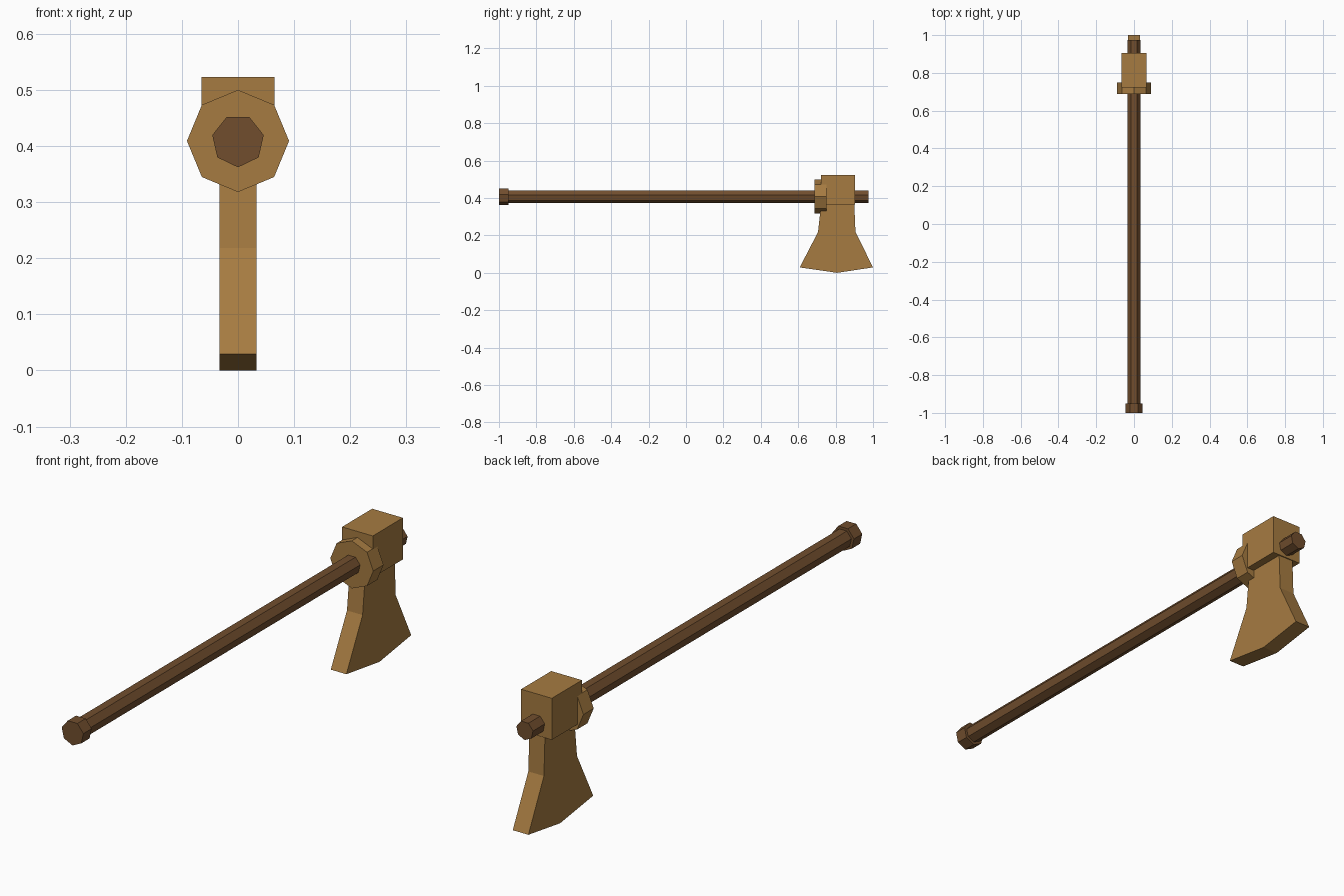
import bpy
import bmesh
from math import cos, sin, pi
from mathutils import Vector

cube = bpy.data.objects.get("Cube")
if cube:
    bpy.data.objects.remove(cube, do_unlink=True)


def make_material(name, colour):
    mat = bpy.data.materials.new(name)
    mat.use_nodes = True
    mat.diffuse_color = colour
    mat.node_tree.nodes["Principled BSDF"].inputs["Base Color"].default_value = colour
    return mat


wood = make_material("dark_wood", (0.165, 0.076, 0.027, 1))
bronze = make_material("bronze", (0.38, 0.198, 0.053, 1))


def extrude_outline(name, outline, offset, mat):
    """Extrude a flat 3D outline by an offset into a closed, flat-shaded solid."""
    bm = bmesh.new()
    face = bm.faces.new([bm.verts.new(p) for p in outline])
    result = bmesh.ops.extrude_face_region(bm, geom=[face], use_keep_orig=True)
    moved = [g for g in result["geom"] if isinstance(g, bmesh.types.BMVert)]
    bmesh.ops.translate(bm, verts=moved, vec=Vector(offset))
    bmesh.ops.recalc_face_normals(bm, faces=bm.faces)
    mesh = bpy.data.meshes.new(name)
    bm.to_mesh(mesh)
    bm.free()
    mesh.materials.append(mat)
    obj = bpy.data.objects.new(name, mesh)
    bpy.context.collection.objects.link(obj)
    return obj


AXIS_Z = 0.409


def rod(name, sides, radius, y0, y1, mat):
    """Prism along y with one corner pointing straight down."""
    angles = [-pi / 2 + 2 * pi * i / sides for i in range(sides)]
    ring = [(radius * cos(a), y0, AXIS_Z + radius * sin(a)) for a in angles]
    return extrude_outline(name, ring, (0, y1 - y0, 0), mat)


# Handle and its end knob
rod("handle", 7, 0.036, -0.97, 0.975, wood)
rod("pommel", 7, 0.047, -1.0, -0.95, wood)

# Octagonal collar in front of the head
rod("collar", 8, 0.091, 0.688, 0.75, bronze)

# Square head block around the handle
block = [(-0.065, 0.722, 0.364), (0.065, 0.722, 0.364),
         (0.065, 0.722, 0.523), (-0.065, 0.722, 0.523)]
extrude_outline("head_block", block, (0, 0.182, 0), bronze)

# Flared blade hanging below the block
profile = [(0.722, 0.364), (0.706, 0.218), (0.608, 0.029), (0.808, 0.0),
           (1.0, 0.029), (0.906, 0.218), (0.9, 0.364)]
extrude_outline("blade", [(-0.033, y, z) for y, z in profile], (0.066, 0, 0), bronze)
